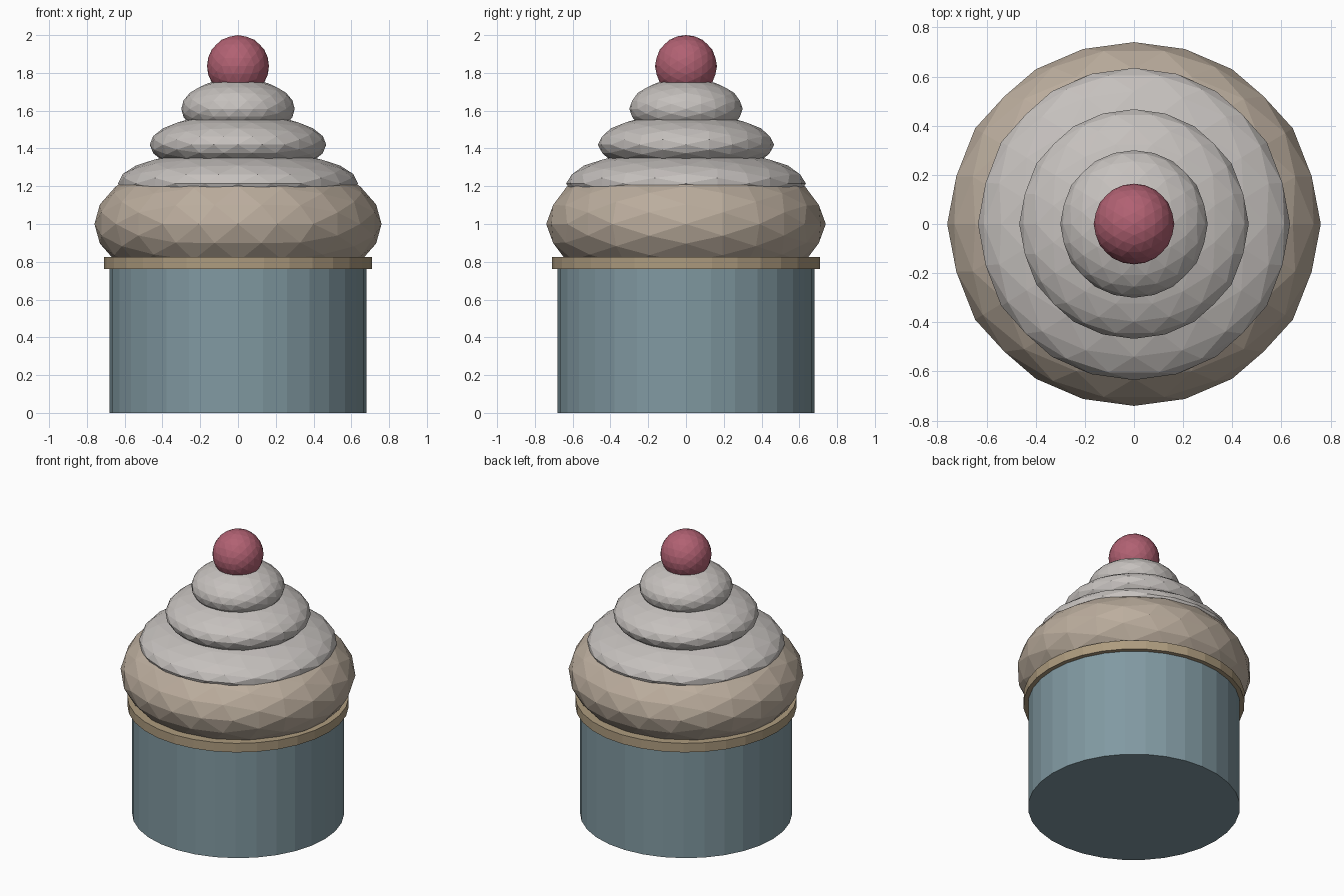
import bpy, bmesh, math
from mathutils import Vector

if "Cube" in bpy.data.objects:
    bpy.data.objects.remove(bpy.data.objects["Cube"])


def material(name, rgb):
    m = bpy.data.materials.new(name)
    m.diffuse_color = (*rgb, 1)
    m.use_nodes = True
    m.node_tree.nodes["Principled BSDF"].inputs["Base Color"].default_value = m.diffuse_color
    return m


def add_object(name, bm, mat):
    bmesh.ops.recalc_face_normals(bm, faces=bm.faces)
    mesh = bpy.data.meshes.new(name)
    bm.to_mesh(mesh)
    bm.free()
    mesh.materials.append(mat)
    ob = bpy.data.objects.new(name, mesh)
    bpy.context.collection.objects.link(ob)
    return ob


def blob(name, size, z, mat, levels=2):
    """Faceted, squashed icosphere with an edge lying across each axis."""
    bm = bmesh.new()
    phi = (1 + math.sqrt(5)) / 2
    for a in (-1, 1):
        for b in (-phi, phi):
            for co in ((a, b, 0), (0, a, b), (b, 0, a)):
                bm.verts.new(Vector(co).normalized())
    bmesh.ops.convex_hull(bm, input=bm.verts)
    for _ in range(levels):
        bmesh.ops.subdivide_edges(bm, edges=bm.edges[:], cuts=1, use_grid_fill=True)
        for v in bm.verts:
            v.co.normalize()
    bmesh.ops.scale(bm, vec=size, verts=bm.verts)
    bmesh.ops.translate(bm, vec=(0, 0, z), verts=bm.verts)
    return add_object(name, bm, mat)


def drum(name, radius, z0, z1, mat, sides=32):
    """Flat-faced cylinder between two heights."""
    bm = bmesh.new()
    bmesh.ops.create_cone(bm, cap_ends=True, segments=sides,
                          radius1=radius, radius2=radius, depth=z1 - z0)
    bmesh.ops.translate(bm, vec=(0, 0, (z0 + z1) / 2), verts=bm.verts)
    return add_object(name, bm, mat)


blue = material("wrapper_blue", (0.22, 0.32, 0.36))
tan = material("rim_tan", (0.42, 0.33, 0.21))
sponge = material("sponge_beige", (0.50, 0.42, 0.34))
cream = material("frosting_cream", (0.56, 0.53, 0.51))
red = material("cherry_red", (0.44, 0.12, 0.17))

# Paper cup and its rim
drum("wrapper", 0.68, 0, 0.78, blue)
drum("wrapper_rim", 0.71, 0.762, 0.826, tan)

# Cake top
blob("cake_top", (0.76, 0.74, 0.38), 1.0, sponge)

# Stacked frosting layers: radius, half height, centre height
for i, (r, h, z) in enumerate([(0.635, 0.18, 1.215),
                               (0.467, 0.165, 1.42),
                               (0.30, 0.16, 1.61)], 1):
    blob(f"frosting_layer_{i}", (r, r, h), z, cream)

# Cherry
blob("cherry", (0.164, 0.164, 0.164), 1.836, red)
